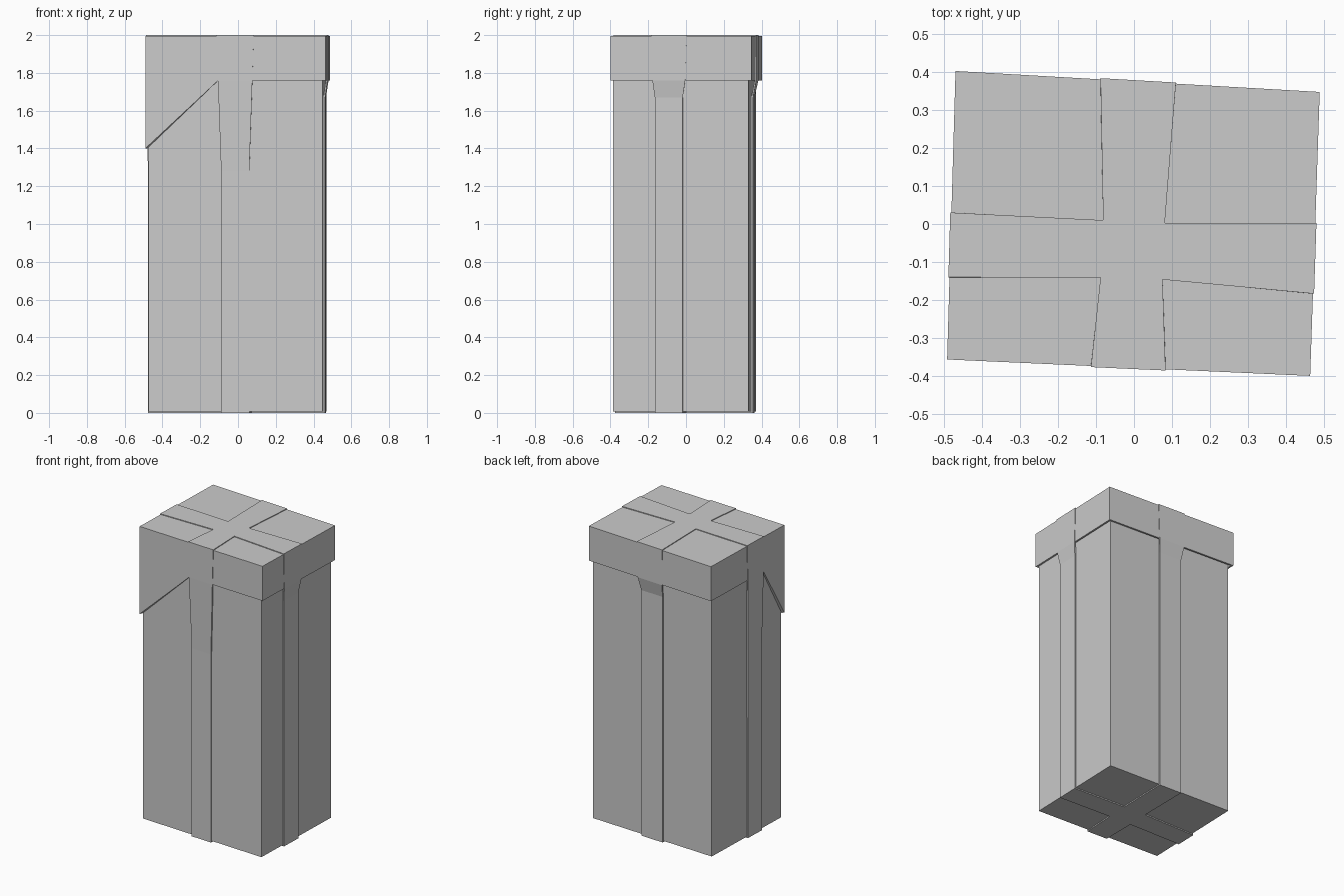
import bpy

if "Cube" in bpy.data.objects:
    bpy.data.objects.remove(bpy.data.objects["Cube"])

# Slightly crooked footprints, counter-clockwise: front-left, front-right, back-right, back-left
LID = [(-0.491, -0.356), (0.463, -0.399), (0.488, 0.347), (-0.469, 0.402)]
BODY = [(-0.475, -0.343), (0.447, -0.387), (0.468, 0.331), (-0.453, 0.371)]
LID_TOP, LID_LOW, BODY_LOW = 1.995, 1.76, 0.008


def side_point(quad, side, s, z, off=0.0):
    """Point on a side wall; s is x on front/back walls and y on left/right walls."""
    a, b = quad[side], quad[(side + 1) % 4]
    axis = side % 2
    t = (s - a[axis]) / (b[axis] - a[axis])
    dx, dy = b[0] - a[0], b[1] - a[1]
    length = (dx * dx + dy * dy) ** 0.5
    return (a[0] + dx * t + dy / length * off, a[1] + dy * t - dx / length * off, z)


def make_object(name, verts, faces, thickness=0.0):
    mesh = bpy.data.meshes.new(name)
    mesh.from_pydata(verts, [], faces)
    mesh.update()
    obj = bpy.data.objects.new(name, mesh)
    bpy.context.collection.objects.link(obj)
    if thickness:
        mod = obj.modifiers.new("thickness", 'SOLIDIFY')
        mod.thickness = thickness
        mod.offset = -1
        mod.use_even_offset = True
    return obj


def ring_walls(n):
    return [(i, (i + 1) % n, n + (i + 1) % n, n + i) for i in range(n)]


# Box body
verts = [(x, y, z) for z in (BODY_LOW, 1.97) for x, y in BODY]
make_object("box_body", verts, [(3, 2, 1, 0), (4, 5, 6, 7)] + ring_walls(4))

# Lid with a pointed flap hanging at the front-left corner
front_notch = side_point(LID, 0, -0.105, LID_LOW)
left_notch = side_point(LID, 3, -0.14, LID_LOW)
low = [(*LID[0], 1.40), front_notch] + [(*c, LID_LOW) for c in LID[1:]] + [left_notch]
high = [(x, y, LID_TOP) for x, y, z in low]
make_object("box_lid", low + high, [tuple(range(6, 12))] + ring_walls(6), 0.012)

# Ribbon: crossed centres plus one folded arm per side
CENTRE = [(-0.088, -0.14), (0.075, -0.146), (0.081, 0.003), (-0.081, 0.01)]
# per side: lid edge, lid bottom, tuck end, tuck height (ranges along the wall)
ARMS = [
    ((-0.113, 0.083), (-0.106, 0.076), (-0.089, 0.06), 1.28),
    ((-0.183, 0.003), (-0.178, -0.004), (-0.165, -0.017), 1.67),
    ((0.11, -0.088), (0.103, -0.086), (0.087, -0.078), 1.67),
    ((0.03, -0.14), (0.024, -0.138), (0.01, -0.135), 1.28),
]
verts = [(x, y, z) for z in (2.0, 0.0) for x, y in CENTRE]
faces = [(0, 1, 2, 3), (7, 6, 5, 4)]
for side, (edge, hem, tuck, tuck_z) in enumerate(ARMS):
    nxt = (side + 1) % 4
    rows = [(side, nxt)]
    for quad, span, z, off in ((LID, edge, 2.0, 0.003), (LID, hem, LID_LOW, 0.003),
                               (BODY, tuck, tuck_z, 0.008), (BODY, tuck, 0.0, 0.008)):
        rows.append((len(verts), len(verts) + 1))
        verts += [side_point(quad, side, s, z, off) for s in span]
    rows.append((4 + side, 4 + nxt))
    for (l0, r0), (l1, r1) in zip(rows, rows[1:]):
        faces.append((l0, l1, r1, r0))
make_object("ribbon", verts, faces, 0.009)
